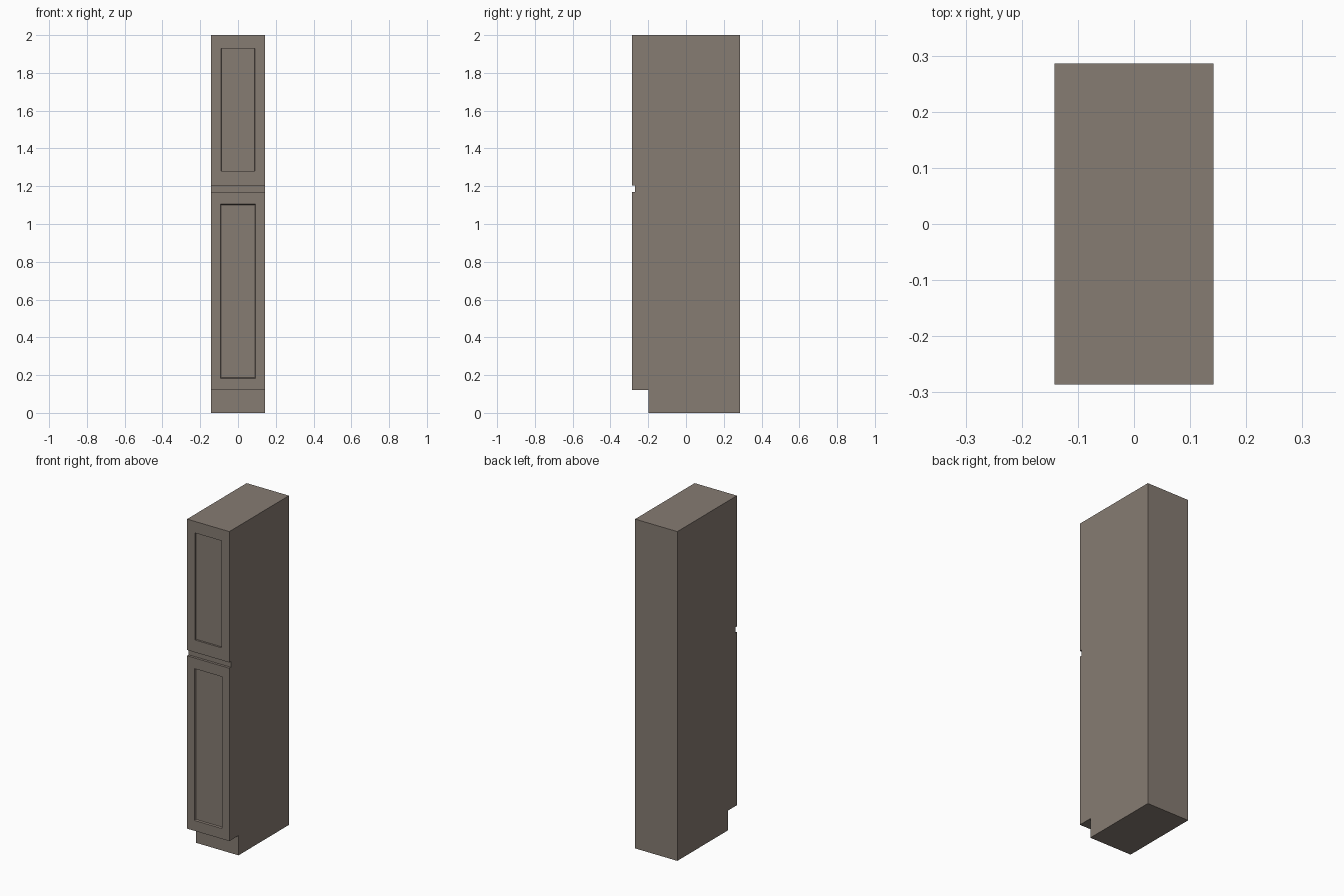
import bpy, bmesh

if "Cube" in bpy.data.objects:
    bpy.data.objects.remove(bpy.data.objects["Cube"])

HALF_W, HALF_D = 0.142, 0.286

# Side profile (y, z): toe kick at the bottom, finger groove between the doors
profile = [(-0.198, 0), (HALF_D, 0), (HALF_D, 2), (-HALF_D, 2),
           (-HALF_D, 1.205), (-0.271, 1.205), (-0.271, 1.17), (-HALF_D, 1.17),
           (-HALF_D, 0.12), (-0.198, 0.12)]

bm = bmesh.new()
side = bm.faces.new([bm.verts.new((-HALF_W, y, z)) for y, z in profile])
ext = bmesh.ops.extrude_face_region(bm, geom=[side])
moved = [g for g in ext["geom"] if isinstance(g, bmesh.types.BMVert)]
bmesh.ops.translate(bm, verts=moved, vec=(2 * HALF_W, 0, 0))
bmesh.ops.recalc_face_normals(bm, faces=bm.faces[:])


def recess_door(z_mid, half_x, z0, z1, slope, depth):
    """Sink a rectangular panel into the door face nearest z_mid."""
    doors = [f for f in bm.faces if f.normal.y < -0.9
             and abs(f.calc_center_median().y + HALF_D) < 1e-4]
    door = min(doors, key=lambda f: abs(f.calc_center_median().z - z_mid))
    bmesh.ops.inset_region(bm, faces=[door], thickness=0.03)
    for v in door.verts:
        v.co.x = half_x if v.co.x > 0 else -half_x
        v.co.z = z1 if v.co.z > z_mid else z0
    # Panel walls run back to the sunken panel
    bmesh.ops.inset_region(bm, faces=[door], thickness=slope)
    for v in door.verts:
        v.co.y = -HALF_D + depth


# Upper and lower door panels
recess_door(1.60, 0.089, 1.28, 1.93, 0.001, 0.010)
recess_door(0.645, 0.093, 0.183, 1.105, 0.005, 0.010)

bmesh.ops.recalc_face_normals(bm, faces=bm.faces[:])
mesh = bpy.data.meshes.new("tall_cabinet")
bm.to_mesh(mesh)
bm.free()
cabinet = bpy.data.objects.new("tall_cabinet", mesh)
bpy.context.collection.objects.link(cabinet)

# Brown-grey finish
mat = bpy.data.materials.new("cabinet_finish")
mat.diffuse_color = (0.24, 0.20, 0.17, 1)
mat.use_nodes = True
mat.node_tree.nodes["Principled BSDF"].inputs["Base Color"].default_value = mat.diffuse_color
mesh.materials.append(mat)
